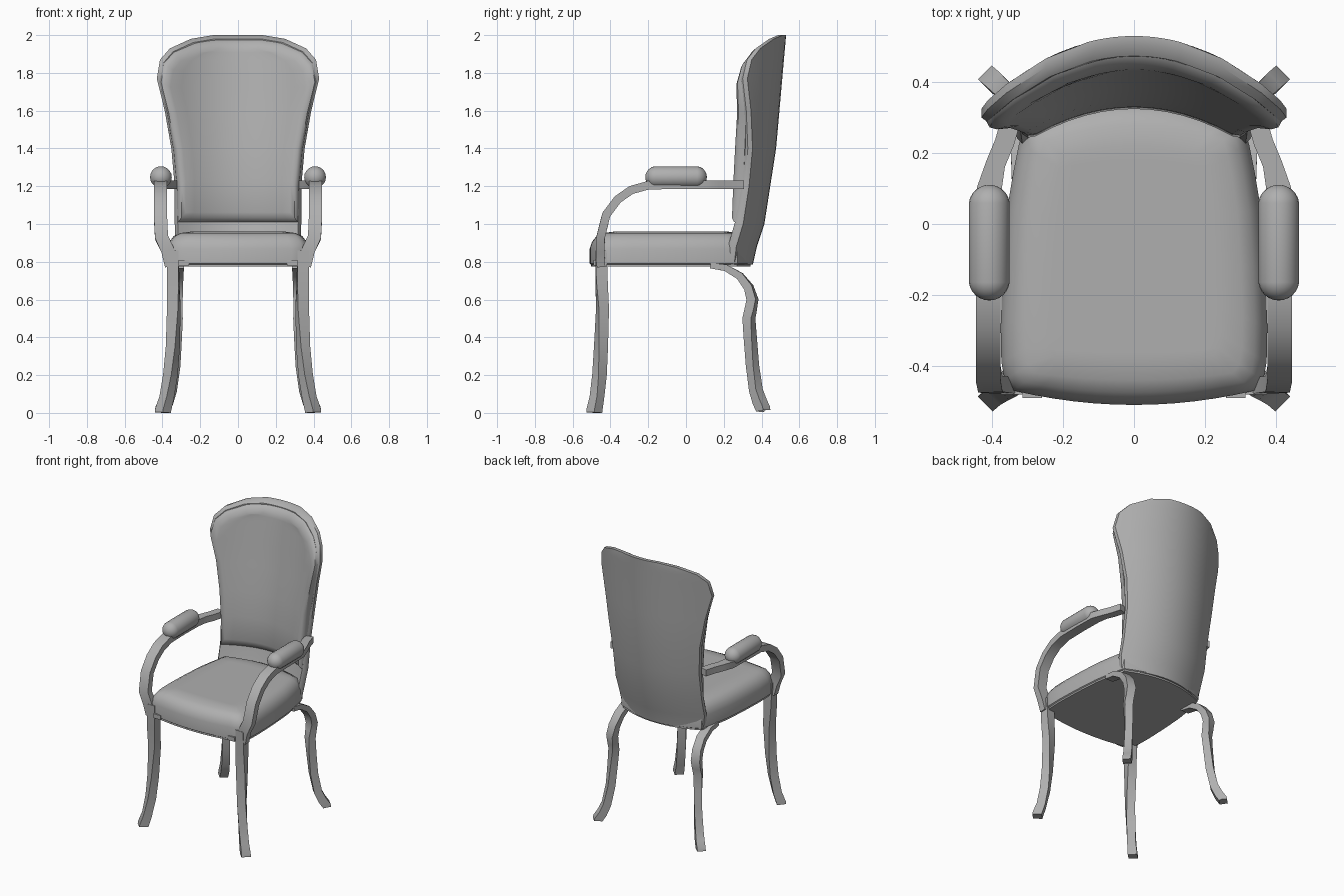
import bpy, bmesh, math
from mathutils import Vector

if "Cube" in bpy.data.objects:
    bpy.data.objects.remove(bpy.data.objects["Cube"])

# One dark grey for the whole chair
grey = bpy.data.materials.new("dark_grey")
grey.diffuse_color = (.43, .43, .43, 1)
grey.use_nodes = True
grey.node_tree.nodes["Principled BSDF"].inputs["Base Color"].default_value = grey.diffuse_color


def finish(name, bm, angle=40):
    bmesh.ops.recalc_face_normals(bm, faces=bm.faces)
    me = bpy.data.meshes.new(name)
    bm.to_mesh(me)
    bm.free()
    me.materials.append(grey)
    ob = bpy.data.objects.new(name, me)
    bpy.context.collection.objects.link(ob)
    bpy.ops.object.select_all(action='DESELECT')
    ob.select_set(True)
    bpy.context.view_layer.objects.active = ob
    bpy.ops.object.shade_smooth_by_angle(angle=math.radians(angle))
    return ob


def interp(table, t):
    if t <= table[0][0]:
        return table[0][1]
    for (a, va), (b, vb) in zip(table, table[1:]):
        if t <= b:
            return va + (vb - va) * (t - a) / (b - a)
    return table[-1][1]


def pillow(name, rows, layers, place, cols=12):
    """Closed padded slab: rows are (position, half width), layers are (inset, height)."""
    bm = bmesh.new()
    n = len(rows)
    lo, hi = rows[0][0], rows[-1][0]
    mid, half = (lo + hi) / 2, (hi - lo) / 2
    wmax = max(w for _, w in rows)
    rim = [(0, j) for j in range(cols)] + [(i, cols) for i in range(n - 1)]
    rim += [(n - 1, j) for j in range(cols, 0, -1)] + [(i, 0) for i in range(n - 1, 0, -1)]
    prev = None
    for k, (inset, h) in enumerate(layers):
        full = k in (0, len(layers) - 1)
        keys = [(i, j) for i in range(n) for j in range(cols + 1)] if full else rim
        v = {}
        for i, j in keys:
            t, w = rows[i]
            x = (2 * j / cols - 1) * w * (1 - inset / wmax)
            v[i, j] = bm.verts.new(place(x, mid + (t - mid) * (1 - inset / half), h))
        if full:
            for i in range(n - 1):
                for j in range(cols):
                    bm.faces.new((v[i, j], v[i, j + 1], v[i + 1, j + 1], v[i + 1, j]))
        if prev:
            for a, b in zip(rim, rim[1:] + rim[:1]):
                bm.faces.new((prev[a], prev[b], v[b], v[a]))
        prev = v
    return finish(name, bm)


def sweep(name, path, side):
    """Rectangular bar along (x, y, z, width, depth, twist) points, mirrored by side."""
    bm = bmesh.new()
    pts = [Vector(p[:3]) for p in path]
    rings = []
    for i, (p, q) in enumerate(zip(pts, path)):
        tan = (pts[min(i + 1, len(pts) - 1)] - pts[max(i - 1, 0)]).normalized()
        a = math.radians(q[5])
        ref = Vector((math.cos(a), math.sin(a), 0))
        u = (ref - tan * ref.dot(tan)).normalized()
        w = tan.cross(u)
        ring = []
        for sx, sy in ((-1, -1), (1, -1), (1, 1), (-1, 1)):
            c = p + u * sx * q[3] / 2 + w * sy * q[4] / 2
            ring.append(bm.verts.new((c.x * side, c.y, max(c.z, 0))))
        rings.append(ring)
    for r, s in zip(rings, rings[1:]):
        for k in range(4):
            bm.faces.new((r[k], r[(k + 1) % 4], s[(k + 1) % 4], s[k]))
    bm.faces.new(rings[0])
    bm.faces.new(rings[-1])
    return finish(name, bm, 35)


# Seat: bowed front and rounded back, padded top
seat_rows = [(-.51, .34), (-.48, .365), (-.42, .374), (-.3, .376), (-.1, .37),
             (.1, .358), (.22, .34), (.3, .325), (.35, .31)]
pillow("seat", seat_rows,
       [(.008, .774), (.008, .785), (0, .79), (0, .87), (.012, .905), (.035, .935), (.07, .952), (.13, .96)],
       lambda x, t, h: (x, t + x * x * (.35 - 1.15 * (t + .51) / .86), h))

# Back shell: vase outline, curved in plan and leaning back, thin at the edge
width = [(.785, .315), (.88, .33), (1.0, .335), (1.2, .335), (1.4, .353), (1.6, .388), (1.77, .43),
         (1.87, .413), (1.93, .36), (1.98, .25), (2.0, .13)]
rear = [(.785, .354), (.84, .362), (1.0, .415), (1.4, .477), (2.0, .53)]
pillow("back_shell", width, [(0, 0), (0, -.025), (.02, -.055)],
       lambda x, t, h: (x, interp(rear, t) - x * x + h, t))

# Back cushion: rounded padding on the front of the shell
front = [(1.0, .322), (1.3, .333), (1.6, .385), (1.97, .442)]
cushion_rows = [(1.0, .325)] + [(z - .012, w - .01) for z, w in width[3:]]
pillow("back_cushion", cushion_rows,
       [(0, .08), (.003, .055), (.013, .03), (.033, .01), (.062, 0)],
       lambda x, t, h: (x, interp(front, t) - x * x + h, t))

front_leg = [(.345, -.45, .86, .06, .06, 0), (.343, -.447, .7, .062, .06, 5),
             (.34, -.442, .55, .06, .055, 15), (.345, -.45, .35, .055, .055, 28),
             (.358, -.458, .2, .055, .055, 38), (.378, -.472, .08, .055, .055, 45),
             (.397, -.485, .012, .06, .06, 45), (.398, -.486, 0, .06, .06, 45)]
rear_leg = [(.315, .13, .78, .06, .03, 0), (.317, .21, .768, .06, .035, 0),
            (.32, .285, .725, .06, .04, -4), (.325, .332, .665, .06, .045, -9),
            (.328, .352, .60, .06, .05, -15), (.328, .343, .55, .055, .05, -20),
            (.328, .333, .50, .055, .05, -26), (.332, .34, .4, .052, .05, -33),
            (.34, .352, .25, .05, .05, -40), (.36, .37, .12, .052, .052, -45),
            (.38, .39, .06, .055, .055, -45), (.401, .408, .02, .055, .055, -45),
            (.401, .408, .014, .055, .055, -45)]
arm = [(.352, -.45, .78), (.372, -.455, .86), (.405, -.452, .93), (.411, -.422, 1.05),
       (.411, -.362, 1.13), (.411, -.29, 1.18), (.411, -.2, 1.205), (.411, -.05, 1.208),
       (.408, .1, 1.208), (.39, .17, 1.208), (.365, .23, 1.208), (.345, .30, 1.208)]

for side, tag in ((-1, "left"), (1, "right")):
    # Legs and arm rail
    sweep("front_leg_" + tag, front_leg, side)
    sweep("rear_leg_" + tag, rear_leg, side)
    sweep("arm_" + tag, [(x, y, z, .07 if y < .15 else .055, .045, 0) for x, y, z in arm], side)

    # Arm pad: sphere stretched to a capsule
    bm = bmesh.new()
    bmesh.ops.create_uvsphere(bm, u_segments=20, v_segments=13, radius=.058)
    for v in bm.verts:
        x, y, z = v.co
        v.co = (.408 * side + x, -.0525 + z + math.copysign(.105, z), 1.248 + y)
    finish("arm_pad_" + tag, bm)

    # Small corner block under the seat front
    bm = bmesh.new()
    bmesh.ops.create_cube(bm, size=1)
    for v in bm.verts:
        v.co = (.287 * side + v.co.x * .055, -.46 + v.co.y * .06, .795 + v.co.z * .03)
    finish("corner_block_" + tag, bm)
